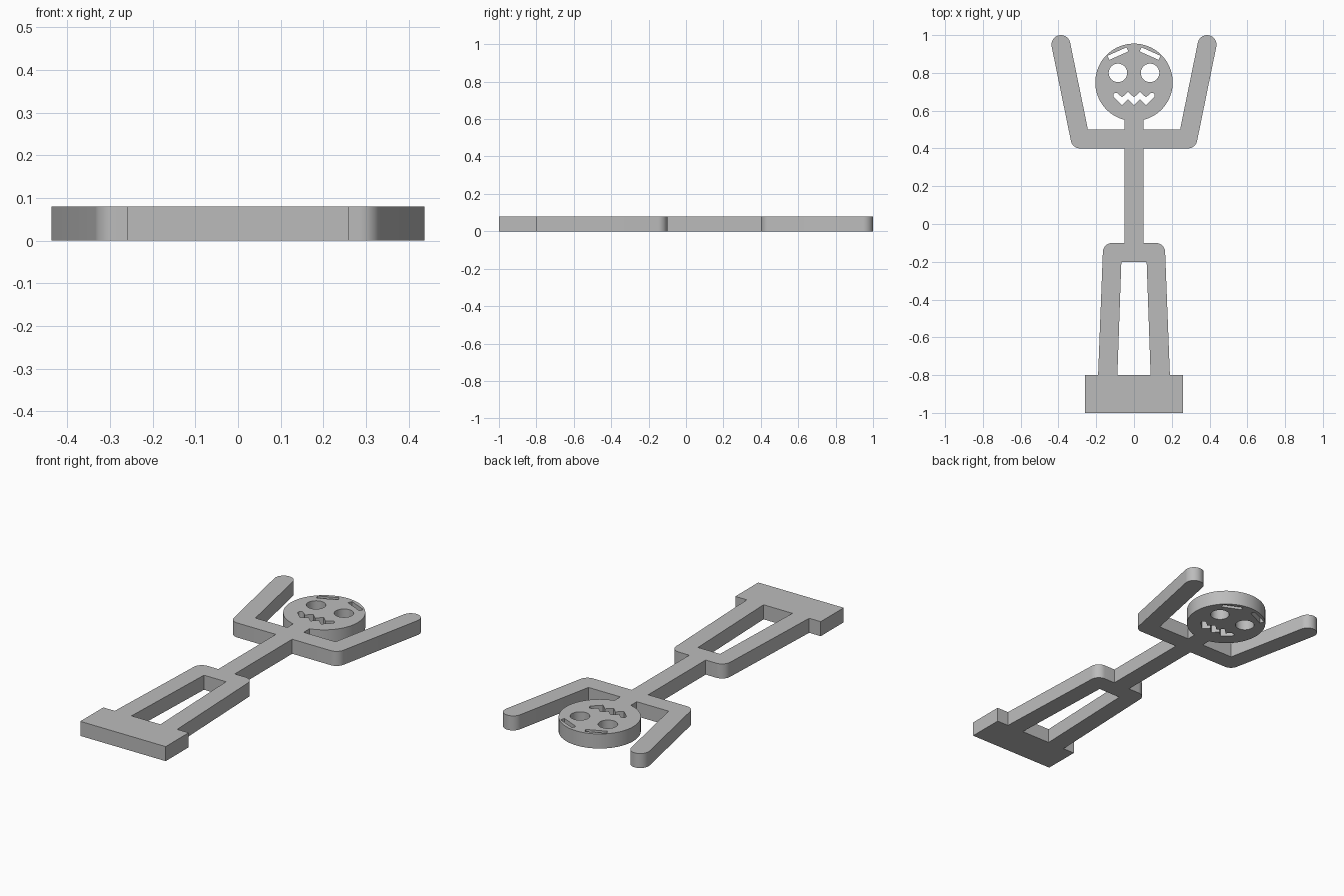
import bpy, bmesh
from math import sin, cos, radians

if "Cube" in bpy.data.objects:
    bpy.data.objects.remove(bpy.data.objects["Cube"])

THICK = 0.08


def arc(cx, cy, r, a0, a1, n):
    """Points along a circular arc, angles in degrees."""
    return [(cx + r * cos(radians(a0 + (a1 - a0) * i / n)),
             cy + r * sin(radians(a0 + (a1 - a0) * i / n))) for i in range(n + 1)]


def mirrored(points):
    return [(-x, y) for x, y in reversed(points)]


def slanted_bar(cx, cy, half_l, half_w, angle):
    c, s = cos(radians(angle)), sin(radians(angle))
    return [(cx + u * c - v * s, cy + u * s + v * c)
            for u, v in ((-half_l, -half_w), (half_l, -half_w),
                         (half_l, half_w), (-half_l, half_w))]


# Right half of the silhouette, from the base up to the top of the head
half = [(0.26, -1.0), (0.26, -0.8), (0.19, -0.8)]        # base and ankle
half += arc(0.115, -0.15, 0.05, -2, 90, 10)              # rounded hip
half += [(0.05, -0.1), (0.05, 0.4)]                      # torso
half += arc(0.285, 0.45, 0.05, -90, -11.5, 10)           # rounded elbow
half += arc(0.387, 0.95, 0.05, -11.5, 168.5, 20)         # rounded hand
half += [(0.244, 0.5), (0.05, 0.5)]                      # shoulder and neck
half += arc(0, 0.75, 0.205, -75.9, 90, 40)               # head
outline = half + mirrored(half)[1:]

# Openings: gap between legs, eyes, brows
leg_gap = [(-0.088, -0.8), (0.088, -0.8), (0.067, -0.2), (-0.067, -0.2)]
eye = arc(0.085, 0.80, 0.049, 0, 352.5, 47)
brow = slanted_bar(0.085, 0.902, 0.055, 0.012, -24)

# Zigzag mouth with rounded ends
step, top, low, hw = 0.0317, 0.68, 0.65, 0.0145
centre = [((i - 3) * step, top if i % 2 == 0 else low) for i in range(7)]
lift = hw * 1.4
mouth = arc(*centre[0], hw, 45, 225, 8)
mouth += [(x, y - lift) for x, y in centre[1:-1]]
mouth += arc(*centre[-1], hw, -45, 135, 8)
mouth += [(x, y + lift) for x, y in reversed(centre[1:-1])]

loops = [outline, leg_gap, eye, mirrored(eye), brow, mirrored(brow), mouth]

# Fill the flat profile and give it thickness
curve = bpy.data.curves.new("stick_figure", 'CURVE')
curve.dimensions = '2D'
curve.fill_mode = 'BOTH'
curve.extrude = THICK / 2
for pts in loops:
    sp = curve.splines.new('POLY')
    sp.points.add(len(pts) - 1)
    for p, (x, y) in zip(sp.points, pts):
        p.co = (x, y, 0, 1)
    sp.use_cyclic_u = True
figure = bpy.data.objects.new("stick_figure", curve)
figure.location.z = THICK / 2
bpy.context.collection.objects.link(figure)
bpy.context.view_layer.objects.active = figure
figure.select_set(True)
bpy.ops.object.convert(target='MESH')
figure = bpy.context.object

# Weld caps to walls
bm = bmesh.new()
bm.from_mesh(figure.data)
bmesh.ops.remove_doubles(bm, verts=bm.verts, dist=0.0001)
bmesh.ops.recalc_face_normals(bm, faces=bm.faces)
bm.to_mesh(figure.data)
bm.free()

grey = bpy.data.materials.new("plain grey")
grey.diffuse_color = (0.5, 0.5, 0.5, 1)
grey.use_nodes = True
grey.node_tree.nodes["Principled BSDF"].inputs["Base Color"].default_value = grey.diffuse_color
figure.data.materials.clear()
figure.data.materials.append(grey)
bpy.ops.object.shade_smooth_by_angle(angle=radians(30))
